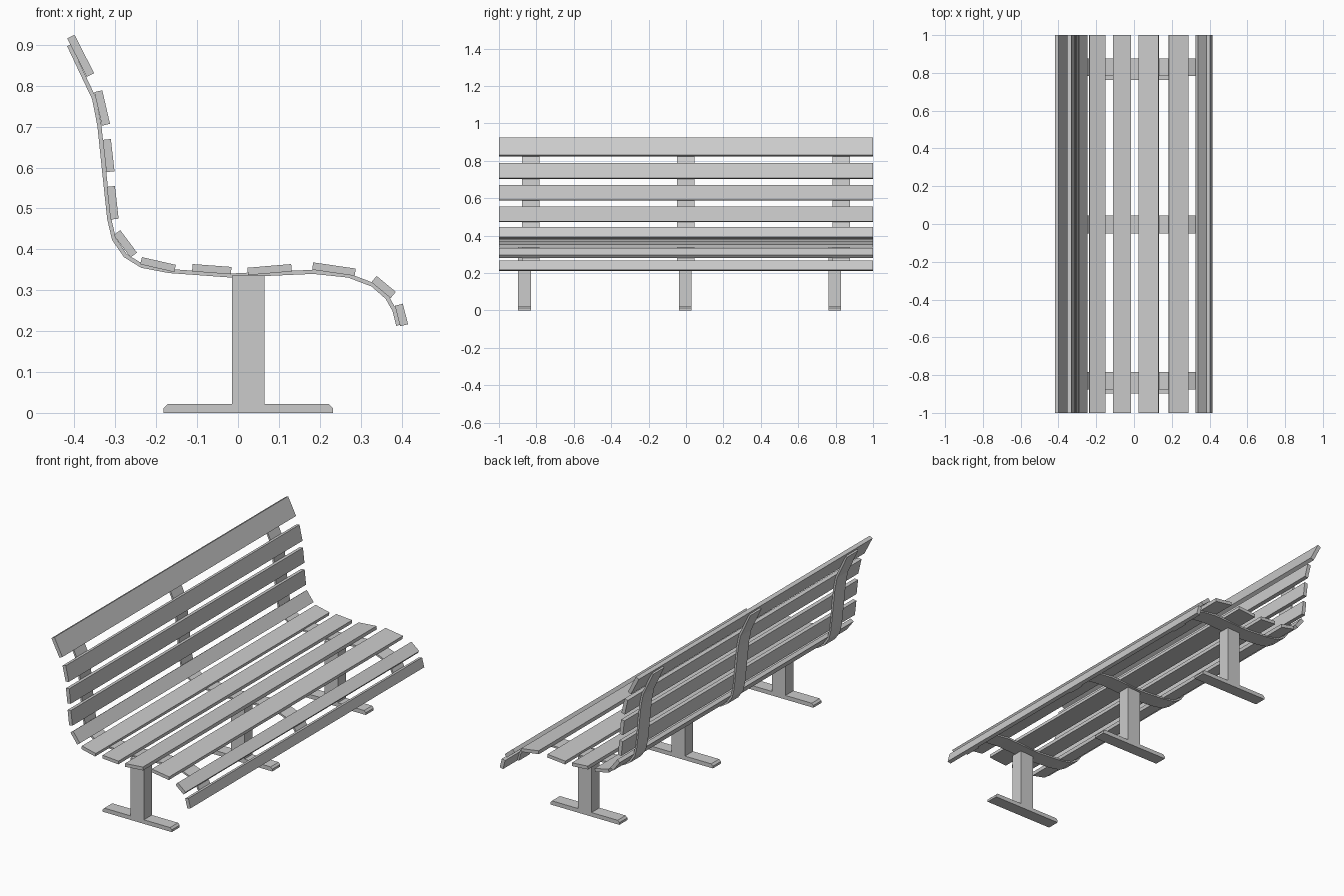
import bpy
from mathutils import Vector

if "Cube" in bpy.data.objects:
    bpy.data.objects.remove(bpy.data.objects["Cube"])


def extrude_y(name, profile, y0, y1):
    """Closed x-z profile extruded from y0 to y1."""
    n = len(profile)
    verts = [(x, y, z) for y in (y0, y1) for x, z in profile]
    faces = [tuple(range(n)), tuple(range(2 * n - 1, n - 1, -1))]
    faces += [(i, i + n, (i + 1) % n + n, (i + 1) % n) for i in range(n)]
    mesh = bpy.data.meshes.new(name)
    mesh.from_pydata(verts, [], faces)
    mesh.update()
    obj = bpy.data.objects.new(name, mesh)
    bpy.context.collection.objects.link(obj)
    # consistent outward normals
    import bmesh
    bm = bmesh.new()
    bm.from_mesh(mesh)
    bmesh.ops.recalc_face_normals(bm, faces=bm.faces)
    bm.to_mesh(mesh)
    bm.free()
    return obj


def left_normal(a, b):
    d = (Vector(b) - Vector(a)).normalized()
    return Vector((-d.y, d.x))


def offset_path(path, dist):
    """Parallel copy of an open path on its sitting side."""
    pts = [Vector(p) for p in path]
    out = []
    for i, p in enumerate(pts):
        n1 = left_normal(pts[max(i - 1, 0)], pts[max(i, 1)])
        k = min(i, len(pts) - 2)
        n2 = left_normal(pts[k], pts[k + 1])
        m = (n1 + n2).normalized()
        out.append(p + m * dist / m.dot(n1))
    return out


# Slats: front edge in x-z from upper/back end to lower/front end
slats = [
    ((-.400, .925), (-.352, .831)), ((-.332, .789), (-.313, .707)),
    ((-.311, .670), (-.302, .591)), ((-.301, .555), (-.292, .475)),
    ((-.288, .447), (-.247, .392)), ((-.235, .381), (-.152, .362)),
    ((-.111, .364), (-.016, .357)), ((.023, .355), (.130, .364)),
    ((.184, .368), (.288, .353)), ((.339, .335), (.386, .296)),
    ((.403, .267), (.416, .217)),
]
for i, (a, b) in enumerate(slats):
    thick = .018 if 5 <= i <= 8 else .02
    n = left_normal(a, b) * thick
    name = "back_slat" if i < 5 else "seat_slat"
    extrude_y(f"{name}_{i + 1}", [a, b, Vector(b) - n, Vector(a) - n], -1, 1)

# Curved support straps behind the slats
strap = [(-.418, .897), (-.386, .829), (-.357, .768), (-.344, .702),
         (-.332, .587), (-.320, .474), (-.308, .423), (-.279, .381),
         (-.237, .355), (-.169, .342), (-.016, .331), (.026, .333),
         (.184, .340), (.269, .331), (.327, .309), (.361, .279),
         (.378, .249), (.387, .213)]
ribbon = strap + offset_path(strap, .010)[::-1]
for label, y in (("left", -.83), ("middle", -.002), ("right", .83)):
    extrude_y(f"support_strap_{label}", ribbon, y - .047, y + .047)

# Posts with chamfered feet
leg = [(-.182, 0), (.232, 0), (.232, .012), (.222, .022), (.065, .022),
       (.065, .336), (-.015, .336), (-.015, .022), (-.172, .022), (-.182, .012)]
for label, y in (("left", -.864), ("middle", -.004), ("right", .796)):
    extrude_y(f"leg_{label}", leg, y - .034, y + .034)
